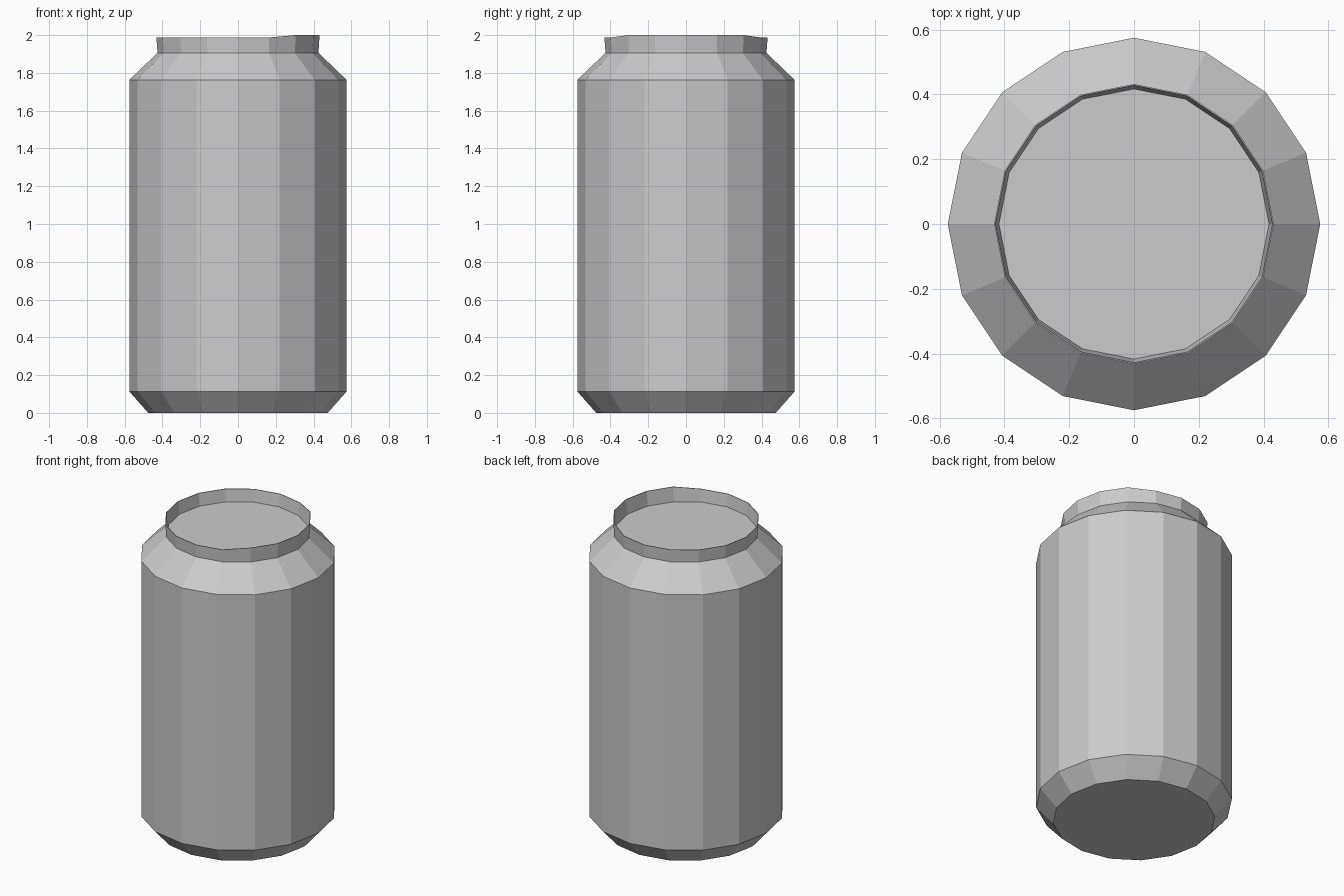
import bpy
import bmesh
from math import sin, cos, tau

if "Cube" in bpy.data.objects:
    bpy.data.objects.remove(bpy.data.objects["Cube"])

SIDES = 16

metal = bpy.data.materials.new("grey metal")
metal.diffuse_color = (0.6, 0.6, 0.6, 1)
metal.use_nodes = True
metal.node_tree.nodes["Principled BSDF"].inputs["Base Color"].default_value = metal.diffuse_color


def rim_height(angle):
    # the rim is slightly bent, higher on the right
    return 2.0 if cos(angle) > 0.6 else 1.987


def lathe(name, profile, cap_start=False, cap_end=False):
    """Revolve (radius, z) pairs; z = None follows the bent rim."""
    bm = bmesh.new()
    rings = []
    for r, z in profile:
        ring = []
        for i in range(SIDES):
            a = tau * i / SIDES
            h = rim_height(a) if z is None else z
            ring.append(bm.verts.new((r * cos(a), r * sin(a), h)))
        rings.append(ring)
    for low, high in zip(rings, rings[1:]):
        for i in range(SIDES):
            j = (i + 1) % SIDES
            bm.faces.new((low[i], low[j], high[j], high[i]))
    if cap_start:
        bm.faces.new(rings[0][::-1])
    if cap_end:
        bm.faces.new(rings[-1])
    mesh = bpy.data.meshes.new(name)
    bm.to_mesh(mesh)
    bm.free()
    mesh.materials.append(metal)
    obj = bpy.data.objects.new(name, mesh)
    bpy.context.collection.objects.link(obj)
    return obj


# body with chamfered base and sloping shoulder
lathe("can_body", [(0.475, 0), (0.575, 0.113), (0.575, 1.763), (0.426, 1.906)],
      cap_start=True)

# thin upright rim with the recessed lid inside
lathe("rim_and_lid", [(0.426, 1.906), (0.432, None), (0.428, None), (0.417, 1.908)],
      cap_end=True)
